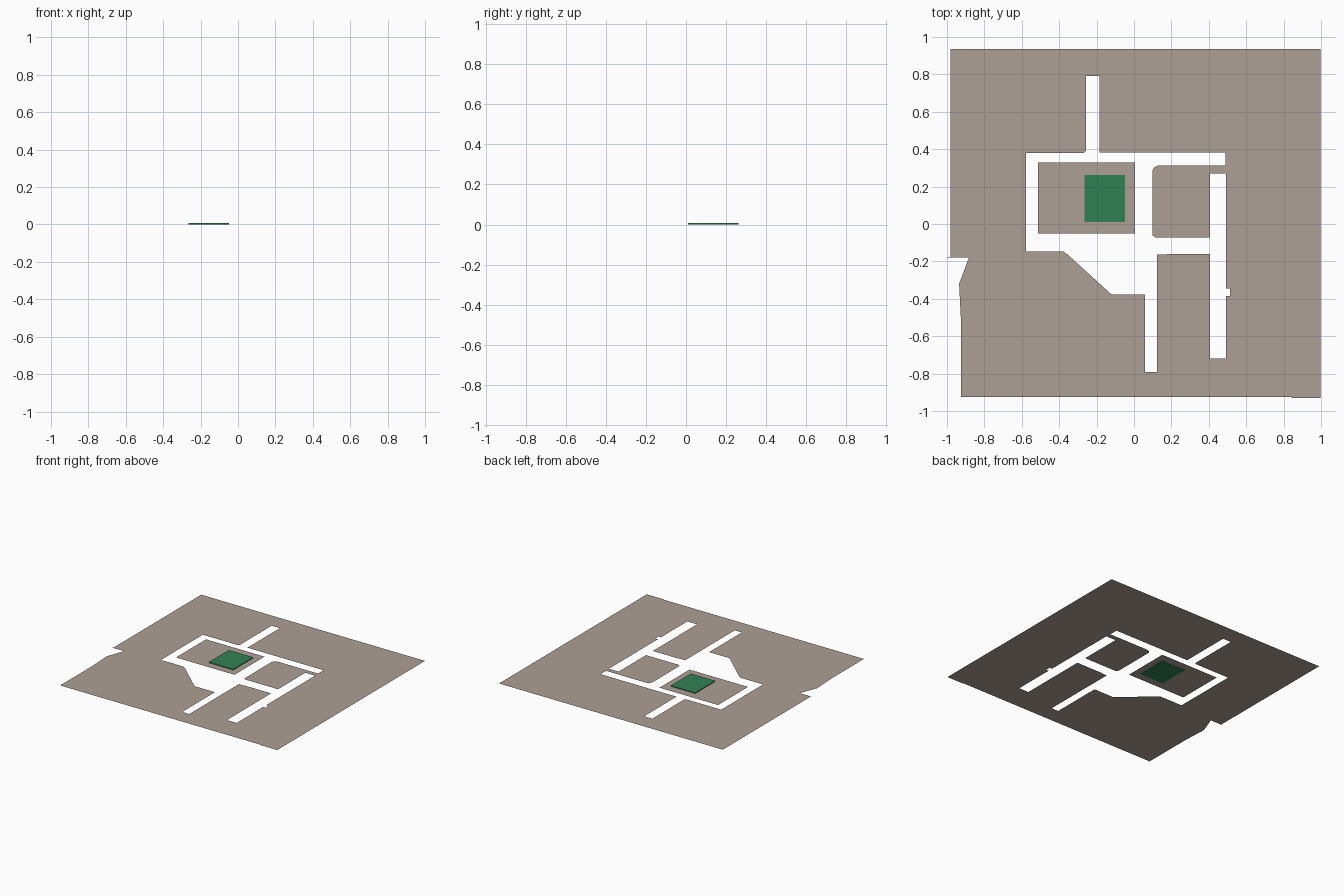
import bpy, bmesh

if "Cube" in bpy.data.objects:
    bpy.data.objects.remove(bpy.data.objects["Cube"])


def material(name, rgb):
    m = bpy.data.materials.new(name)
    m.diffuse_color = (*rgb, 1)
    m.use_nodes = True
    m.node_tree.nodes["Principled BSDF"].inputs["Base Color"].default_value = m.diffuse_color
    return m


def add_object(name, bm, mat):
    mesh = bpy.data.meshes.new(name)
    bm.to_mesh(mesh)
    bm.free()
    mesh.materials.append(mat)
    ob = bpy.data.objects.new(name, mesh)
    bpy.context.collection.objects.link(ob)
    return ob


def flat_sheet(name, loops, z, mat):
    """Flat surface facing up; the first loop is the outline, the rest are holes."""
    bm = bmesh.new()
    edges = []
    for pts in loops:
        vs = [bm.verts.new((x, y, z)) for x, y in pts]
        edges += [bm.edges.new((a, b)) for a, b in zip(vs, vs[1:] + vs[:1])]
    bmesh.ops.triangle_fill(bm, edges=edges, use_beauty=True, normal=(0, 0, 1))
    for f in bm.faces:
        f.normal_update()
        if f.normal.z < 0:
            f.normal_flip()
    return add_object(name, bm, mat)


def rect(x0, x1, y0, y1):
    return [(x0, y0), (x1, y0), (x1, y1), (x0, y1)]


paving = material("paving", (0.42, 0.35, 0.30))
grass = material("grass", (0.03, 0.22, 0.09))
GROUND = 0.001

# Outer edge of the ground, with the notch on the left side
outline = [(-0.98, 0.935), (0.998, 0.935), (0.998, -0.93), (0.845, -0.93),
           (0.845, -0.925), (-0.925, -0.925), (-0.925, -0.52), (-0.935, -0.32),
           (-0.882, -0.178), (-1.0, -0.178), (-0.98, -0.175)]

# Street network cut out of the ground
streets = [(-0.577, 0.38), (-0.267, 0.38), (-0.257, 0.39), (-0.257, 0.792),
           (-0.185, 0.792), (-0.185, 0.383), (0.488, 0.383), (0.488, 0.313),
           (0.13, 0.313), (0.108, 0.303), (0.099, 0.285), (0.099, -0.06),
           (0.115, -0.073), (0.405, -0.073), (0.405, 0.271), (0.491, 0.271),
           (0.491, -0.345), (0.513, -0.345), (0.513, -0.385), (0.491, -0.385),
           (0.491, -0.718), (0.405, -0.718), (0.405, -0.16), (0.175, -0.16),
           (0.175, -0.164), (0.122, -0.164), (0.122, -0.79), (0.06, -0.79),
           (0.06, -0.377), (-0.12, -0.377), (-0.355, -0.163), (-0.377, -0.148),
           (-0.577, -0.148)]

flat_sheet("ground", [outline, streets], GROUND, paving)

# Island block between the streets
flat_sheet("island_block", [rect(-0.513, 0.005, -0.051, 0.328)], GROUND, paving)

# Thin raised lawn on the island
bm = bmesh.new()
bmesh.ops.create_cube(bm, size=1)
bmesh.ops.scale(bm, vec=(0.216, 0.252, 0.007), verts=bm.verts)
bmesh.ops.translate(bm, vec=(-0.157, 0.136, 0.0035), verts=bm.verts)
add_object("lawn", bm, grass)
